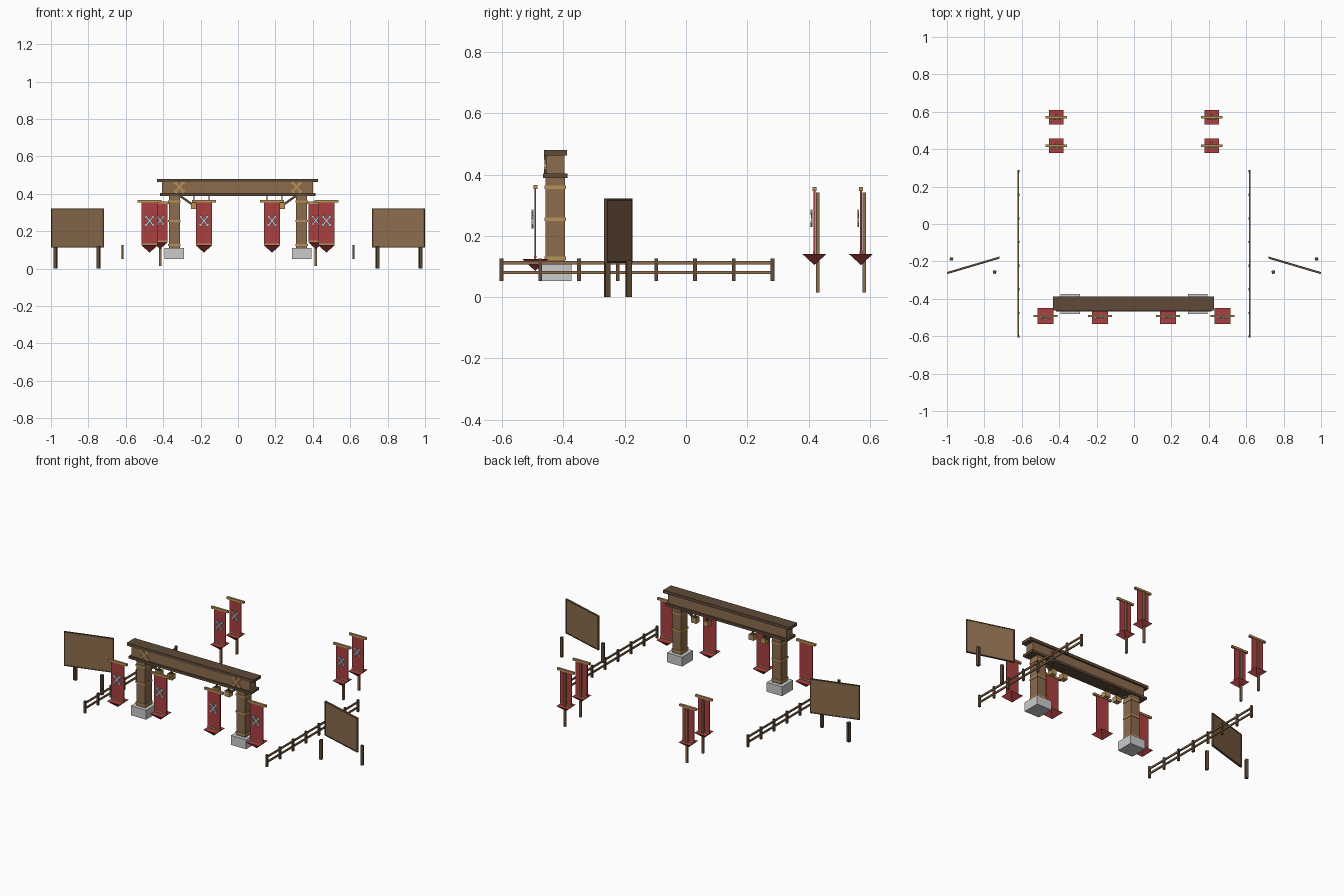
import bpy
import math
from mathutils import Vector

old = bpy.data.objects.get("Cube")
if old:
    bpy.data.objects.remove(old, do_unlink=True)


def material(name, rgb):
    mat = bpy.data.materials.new(name)
    mat.use_nodes = True
    mat.diffuse_color = (*rgb, 1)
    mat.node_tree.nodes["Principled BSDF"].inputs["Base Color"].default_value = (*rgb, 1)
    return mat


WOOD = material("brown wood", (0.26, 0.15, 0.075))
DARK = material("dark wood", (0.115, 0.07, 0.04))
GOLD = material("pale gold", (0.48, 0.29, 0.10))
STONE = material("light stone", (0.6, 0.6, 0.6))
RED = material("red cloth", (0.41, 0.05, 0.052))
SILVER = material("pale silver", (0.48, 0.56, 0.6))


def box(name, centre, size, mat, rot=(0, 0, 0)):
    bpy.ops.mesh.primitive_cube_add(size=1, location=centre, rotation=rot)
    ob = bpy.context.object
    ob.name = name
    ob.scale = size
    ob.data.materials.append(mat)
    return ob


def span(name, x, y, z, mat):
    """Box given by its (low, high) range on each axis."""
    centre = [(a + b) / 2 for a, b in (x, y, z)]
    return box(name, centre, [b - a for a, b in (x, y, z)], mat)


def strut(name, a, b, thick, mat):
    """Square bar between two points."""
    a, b = Vector(a), Vector(b)
    rot = (b - a).to_track_quat('Z', 'Y').to_euler()
    return box(name, (a + b) / 2, (thick, thick, (b - a).length), mat, rot)


def emblem(name, x, y, z, size, mat):
    """Abstract ornament: crossed thin strips with short end bars."""
    for turn in (-40, 40):
        a = math.radians(turn)
        box(name + "_strip", (x, y, z), (size * 0.14, 0.005, size), mat, (0, a, 0))
        for end in (-1, 1):
            off = end * size * 0.4
            box(name + "_end", (x + off * math.sin(a), y, z + off * math.cos(a)),
                (size * 0.3, 0.006, size * 0.12), mat, (0, a, 0))


def banner(name, x, y, top, scale, pole=False):
    """Cloth on a crossbar with an inverted pyramid at its foot."""
    w = 0.087 * scale
    foot = top - 0.235 * scale
    span(name + "_cloth", (x - w / 2, x + w / 2), (y - 0.003, y + 0.003), (foot, top), RED)
    box(name + "_crossbar", (x, y, top), (0.128 * scale, 0.013, 0.013), GOLD)
    box(name + "_hem", (x, y, foot + 0.006), (w, 0.009, 0.007), GOLD)
    emblem(name + "_emblem", x, y - 0.009, top - 0.105 * scale, 0.07 * scale, SILVER)
    height = 0.04 * scale
    bpy.ops.mesh.primitive_cone_add(vertices=4, radius1=0, radius2=w / math.sqrt(2),
                                    depth=height, location=(x, y, foot - height / 2),
                                    rotation=(0, 0, math.radians(45)))
    tip = bpy.context.object
    tip.name = name + "_tip"
    tip.data.materials.append(RED)
    if pole:
        span(name + "_pole", (x - 0.006, x + 0.006), (y + 0.005, y + 0.017), (0.015, 0.342), WOOD)


# Gate lintel
GATE_Y = -0.427
span("lintel_beam", (-0.405, 0.4), (-0.457, -0.397), (0.4, 0.465), WOOD)
span("lintel_cap", (-0.432, 0.427), (-0.463, -0.388), (0.462, 0.48), DARK)
span("lintel_sill", (-0.418, 0.415), (-0.467, -0.387), (0.388, 0.403), DARK)

for side, label in ((1, "left"), (-1, "right")):
    # Gate pillars with stone feet and bands
    px = side * 0.34
    box(label + "_pillar", (px, GATE_Y, 0.245), (0.06, 0.064, 0.29), WOOD)
    box(label + "_pillar_base", (px, GATE_Y, 0.081), (0.104, 0.108, 0.058), STONE)
    for z in (0.127, 0.254, 0.358):
        box(label + "_pillar_band", (px, GATE_Y, z), (0.066, 0.07, 0.011), GOLD)
    emblem(label + "_gate_ornament", side * 0.313, -0.46, 0.436, 0.075, GOLD)

    # Braces and hanging lanterns
    strut(label + "_brace", (side * 0.312, GATE_Y, 0.39), (side * 0.24, GATE_Y, 0.34), 0.012, DARK)
    for lx in (0.235, 0.155):
        x = side * lx
        box(label + "_lantern", (x, GATE_Y, 0.335), (0.034, 0.034, 0.032), GOLD)
        box(label + "_lantern_cap", (x, GATE_Y, 0.353), (0.02, 0.02, 0.006), DARK)
        box(label + "_lantern_hanger", (x, GATE_Y, 0.372), (0.006, 0.006, 0.04), DARK)

    # Banners at the gate and standing behind it
    banner(label + "_outer_banner", side * 0.473, -0.492, 0.36, 1.0)
    banner(label + "_inner_banner", side * 0.182, -0.492, 0.36, 1.0)
    for y in (0.419, 0.571):
        banner(label + "_rear_banner", side * 0.416, y, 0.352, 0.9, pole=True)

    # Fence
    fx = side * 0.618
    for i in range(8):
        box(label + "_fence_post", (fx, -0.602 + i * 0.1263, 0.089), (0.012, 0.012, 0.074), DARK)
    for z in (0.112, 0.08):
        span(label + "_fence_rail", (fx - 0.004, fx + 0.004), (-0.604, 0.285), (z - 0.005, z + 0.005), WOOD)

    # Angled notice board with loose legs
    turn = -side * math.radians(16.5)
    mid = Vector((side * 0.859, -0.221, 0.217))
    along = Vector((math.cos(turn), math.sin(turn), 0))
    box(label + "_board_panel", mid, (0.286, 0.007, 0.2), WOOD, (0, 0, turn))
    for end in (-1, 1):
        box(label + "_board_stile", mid + along * end * 0.143, (0.006, 0.011, 0.21), DARK, (0, 0, turn))
        rail = mid + Vector((0, 0, end * 0.102))
        box(label + "_board_rail", rail, (0.288, 0.011, 0.006), DARK, (0, 0, turn))
    for x, y in ((0.976, -0.187), (0.745, -0.257)):
        box(label + "_board_leg", (side * x, y, 0.06), (0.017, 0.017, 0.12), DARK, (0, 0, -turn))
